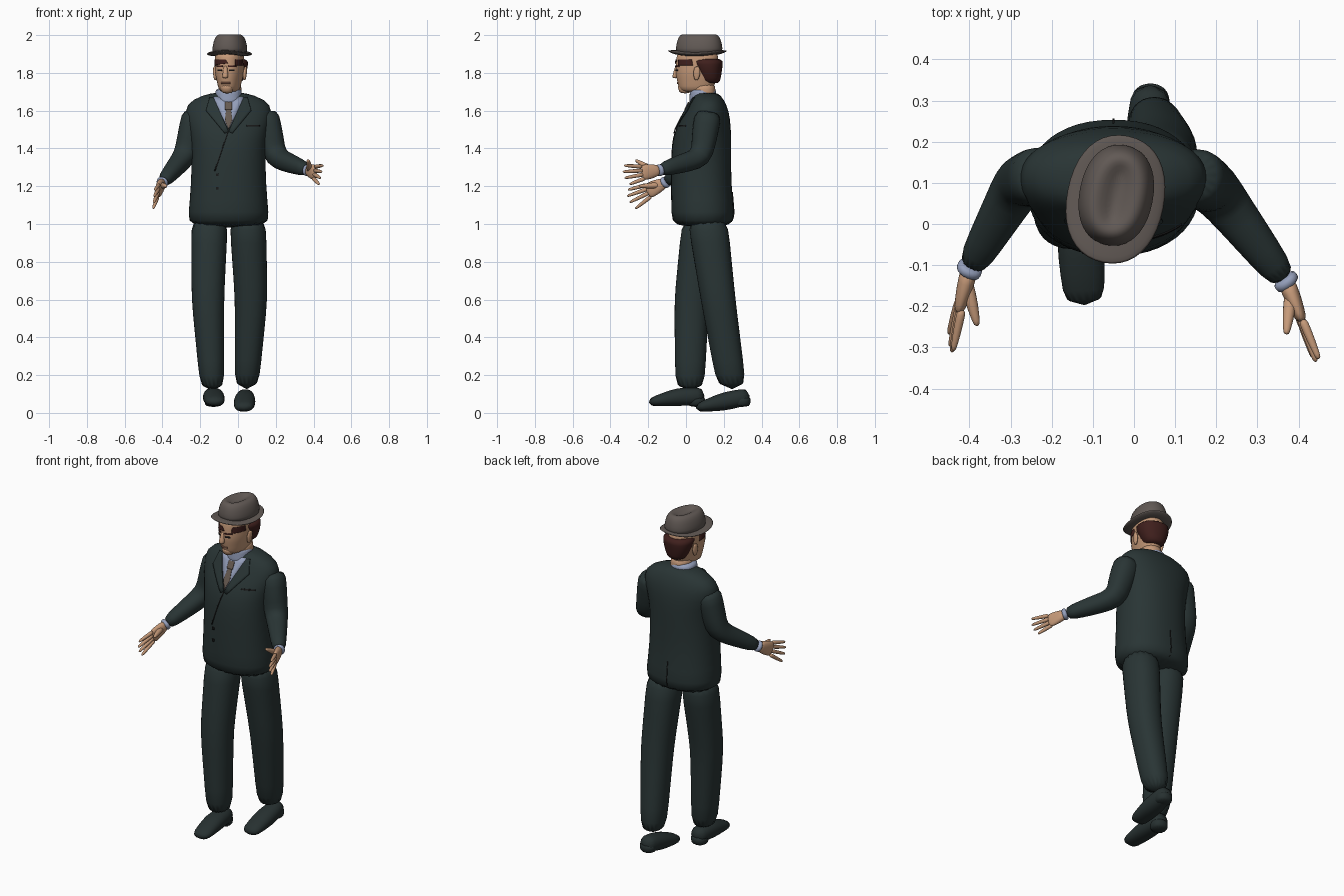
import bpy, bmesh, math
from mathutils import Vector
from mathutils.bvhtree import BVHTree

cube = bpy.data.objects.get("Cube")
if cube:
    bpy.data.objects.remove(cube)

UP = Vector((0, 0, 1))
ACROSS = Vector((1, 0, 0))
MIDDLE = -.05  # the jacket stands a little to the right


def material(name, red, green, blue):
    mat = bpy.data.materials.new(name)
    mat.use_nodes = True
    colour = (red, green, blue, 1)
    mat.diffuse_color = colour
    mat.node_tree.nodes["Principled BSDF"].inputs["Base Color"].default_value = colour
    return mat


SUIT = material("suit", .022, .035, .035)
SEAM = material("seam", .01, .01, .01)
SHOE = material("shoe", .02, .03, .03)
SKIN = material("skin", .56, .32, .19)
HAT = material("hat felt", .12, .1, .09)
HAIR = material("hair", .05, .014, .012)
SHIRT = material("shirt", .3, .35, .5)
TIE = material("tie", .13, .1, .08)
LIP = material("lip", .36, .17, .11)


def finish(name, bm, mat):
    bmesh.ops.recalc_face_normals(bm, faces=bm.faces)
    for face in bm.faces:
        face.smooth = True
    mesh = bpy.data.meshes.new(name)
    bm.to_mesh(mesh)
    bm.free()
    mesh.materials.append(mat)
    ob = bpy.data.objects.new(name, mesh)
    bpy.context.collection.objects.link(ob)
    return ob


def loft(name, mat, centres, sizes, ref=None, sides=16):
    """Skin rounded rings: level without ref, otherwise square to the path."""
    bm = bmesh.new()
    loops = []
    last = len(centres) - 1
    for i, (centre, size) in enumerate(zip(centres, sizes)):
        u, v = ACROSS, Vector((0, 1, 0))
        if ref:
            along = centres[min(i + 1, last)] - centres[max(i - 1, 0)]
            u = along.cross(ref).normalized()
            v = u.cross(along).normalized()
        loop = []
        for k in range(sides):
            angle = math.tau * k / sides
            c, s = (math.copysign(abs(w) ** .9, w) for w in (math.cos(angle), math.sin(angle)))
            loop.append(bm.verts.new(centre + u * c * size[0] + v * s * size[1]))
        loops.append(loop)
    for low, high in zip(loops, loops[1:]):
        for k in range(sides):
            bm.faces.new((low[k - 1], low[k], high[k], high[k - 1]))
    bm.faces.new(loops[0])
    bm.faces.new(loops[-1])
    ob = finish(name, bm, mat)
    smooth = ob.modifiers.new("Smooth", "SUBSURF")
    smooth.levels = smooth.render_levels = 1
    return ob


def sample(keys, t):
    """Point at fraction t along a list of vectors."""
    place = t * (len(keys) - 1)
    i = min(int(place), len(keys) - 2)
    return keys[i].lerp(keys[i + 1], place - i)


def limb(name, mat, path, sizes, ref=None, steps=4, sides=16):
    """Loft along a few points, blending sizes given as radii or (width, depth)."""
    path = [Vector(p) for p in path]
    sizes = [Vector(s if isinstance(s, tuple) else (s, s)) for s in sizes]
    times = [k / steps for k in range(steps + 1)]
    return loft(name, mat, [sample(path, t) for t in times],
                [sample(sizes, t) for t in times], ref, sides)


def plate(name, target, outline, mat, lift=.003, side=-1):
    """Thin panel draped on the front (side -1) or back (side 1) of a part."""
    bpy.context.view_layer.update()
    tree = BVHTree.FromObject(target, bpy.context.evaluated_depsgraph_get())
    bm = bmesh.new()
    bm.faces.new([bm.verts.new((x, 0, z)) for x, z in outline])
    bmesh.ops.triangulate(bm, faces=bm.faces)
    bmesh.ops.subdivide_edges(bm, edges=bm.edges, cuts=5, use_grid_fill=True)
    for vert in bm.verts:
        start = Vector((vert.co.x, side, vert.co.z))
        hit = tree.ray_cast(start, Vector((0, -side, 0)))[0]
        if hit is None:
            hit = tree.find_nearest(vert.co)[0]
        vert.co.y = hit.y + side * lift
    ob = finish(name, bm, mat)
    thickness = ob.modifiers.new("Thickness", "SOLIDIFY")
    thickness.thickness, thickness.offset = .005, 0
    return ob


def box(x, z, w, h):
    return [(x - w, z - h), (x + w, z - h), (x + w, z + h), (x - w, z + h)]


# Jacket body: height, half width, front and back of each section
sections = [(.98, .215, -.07, .25), (1.05, .215, -.08, .26), (1.2, .2, -.08, .24),
            (1.4, .195, -.08, .24), (1.5, .21, -.06, .24), (1.6, .24, 0, .23),
            (1.66, .2, .03, .2), (1.7, .08, .05, .17)]
jacket = loft("jacket", SUIT,
              [Vector((MIDDLE, (front + back) / 2, z)) for z, width, front, back in sections],
              [(width, (back - front) / 2) for z, width, front, back in sections], sides=24)

# Shirt, tie, lapels and jacket details
limb("shirt_collar", SHIRT, [(MIDDLE, .09, 1.63), (MIDDLE, .09, 1.72)], [.075, .07])
plate("shirt_front", jacket, [(-.135, 1.67), (.035, 1.67), (MIDDLE, 1.5)], SHIRT)
plate("tie_blade", jacket, [(-.06, 1.62), (-.04, 1.62), (-.03, 1.55), (MIDDLE, 1.5), (-.07, 1.55)], TIE, .007)
plate("tie_knot", jacket, box(MIDDLE, 1.625, .018, .02), TIE, .01)
for side, s in (("right", -1), ("left", 1)):
    lapel = [(.08, 1.67), (.1, 1.67), (.12, 1.6), (.02, 1.48), (0, 1.49)]
    plate(side + "_lapel", jacket, [(MIDDLE + s * x, z) for x, z in lapel], SUIT, .007)
plate("closing_edge", jacket, [(-.055, 1.49), (MIDDLE, 1.49), (-.12, 1.28), (-.126, 1.28)], SEAM, .001)
plate("breast_pocket", jacket, box(.08, 1.52, .035, .004), SEAM, .001)
plate("back_vent", jacket, box(MIDDLE, 1.09, .002, .08), SEAM, .001, 1)
for label, z in (("upper", 1.26), ("lower", 1.19)):
    plate(label + "_button", jacket, box(-.11, z, .007, .007), SEAM)

# Trousers, hip to ankle
hems = [(.1, .11), (.088, .094), (.064, .078)]
limb("right_trouser_leg", SUIT, [(-.15, .09, 1.05), (-.16, .03, .6), (-.135, .02, .11)], hems, steps=6)
limb("left_trouser_leg", SUIT, [(.05, .11, 1.05), (.07, .17, .6), (.045, .245, .12)], hems, steps=6)

# Shoes, heel to toe
shoes = {"right": [(-.13, .1, .09), (-.13, -.04, .085), (-.12, -.2, .055)],
         "left": [(.04, .34, .09), (.035, .2, .06), (.03, .05, .025)]}
for side, path in shoes.items():
    limb(side + "_shoe", SHOE, path, [(.045, .045), (.06, .05), (.05, .022)], UP)
    heel = Vector(path[0]) - Vector((0, .045, 0))
    limb(side + "_heel", SHOE, [heel - UP * .06, heel], [.045, .05], steps=2)

# Sleeves, shoulder to wrist, then index tip, little tip and thumb tip
arms = {"right": ([(-.22, .12, 1.6), (-.28, .1, 1.36), (-.4, -.11, 1.22)],
                  (-.44, -.31, 1.18), (-.45, -.27, 1.08), (-.38, -.25, 1.2)),
        "left": ([(.14, .12, 1.6), (.2, .08, 1.35), (.37, -.14, 1.285)],
                 (.45, -.33, 1.31), (.43, -.3, 1.21), (.37, -.27, 1.34))}
for side, (path, index, little, thumb) in arms.items():
    limb(side + "_sleeve", SUIT, path, [.075, .063, .036], ACROSS, steps=6)
    index, little, thumb, wrist = (Vector(p) for p in (index, little, thumb, path[-1]))
    step = (wrist - Vector(path[1])).normalized() * .015
    limb(side + "_cuff", SHIRT, [wrist - step, wrist + step], [.032, .032], ACROSS, steps=2)

    # Palm and fanned fingers
    knuckle = wrist.lerp(index.lerp(little, .5), .55)
    limb(side + "_palm", SKIN, [wrist, knuckle], [(.022, .027), (.02, .04), (.013, .042)], UP)
    for i, finger in enumerate(("index", "middle", "ring", "little")):
        root = wrist.lerp(knuckle, .85) + (index - little) * (.3 - i / 5)
        tip = index.lerp(little, i / 3)
        tip.y -= .02 * math.sin(math.pi * i / 3)
        limb(f"{side}_{finger}_finger", SKIN, [root, tip], [.012, .011, .007], UP, sides=8)
    limb(side + "_thumb", SKIN, [wrist.lerp(knuckle, .3), thumb], [.018, .016, .008], ACROSS, sides=8)

# Head and neck, modelled around their own axis
skull = limb("head", SKIN, [(0, -.01, 1.695), (0, 0, 1.8), (0, 0, 1.92)],
             [(.05, .085), (.075, .118), (.076, .11)], steps=6, sides=20)
parts = [
    skull,
    limb("neck", SKIN, [(0, .035, 1.6), (0, .03, 1.75)], [(.058, .066), (.058, .066)]),
    limb("chin", SKIN, [(0, -.065, 1.69), (0, -.075, 1.74)], [.03, .035], steps=2),
    limb("nose", SKIN, [(0, -.11, 1.84), (0, -.12, 1.77)], [.009, .02], steps=3, sides=8),
    limb("hair", HAIR, [(0, .07, 1.74), (0, .065, 1.81), (0, .05, 1.88)],
         [(.05, .05), (.083, .067), (.094, .09)]),
    plate("fringe", skull, [(-.073, 1.835), (-.04, 1.845), (.015, 1.85), (0, 1.872), (-.073, 1.872)], HAIR, .004),
    plate("side_lock", skull, box(.062, 1.856, .012, .016), HAIR, .004),
    plate("mouth", skull, box(0, 1.747, .024, .004), LIP, .002)]
for side, s in (("right", -1), ("left", 1)):
    parts += [
        plate(side + "_eye", skull, box(s * .032, 1.815, .013, .004), SEAM, .001),
        plate(side + "_brow", skull, box(s * .033, 1.834, .019, .004), HAIR, .002),
        limb(side + "_ear", SKIN, [(s * .078, .01, 1.76), (s * .084, .015, 1.835)],
             [(.007, .01), (.011, .022), (.007, .014)], sides=8)]

# Hat with curled brim and creased crown
brim = limb("hat_brim", HAT, [(0, 0, 1.91), (0, 0, 1.885)],
            [(.09, .12), (.126, .167), (.09, .12)], sides=20)
for vert in brim.data.vertices:
    vert.co.z += vert.co.y ** 2 * .8
turns = [k / 6 for k in range(7)]
crown = loft("hat_crown", HAT,
             [Vector((0, .01, 1.89 + .116 * math.sin(2.2 * t))) for t in turns],
             [(.094 * (1 - .9 * t * t), .128 * (1 - .6 * t * t)) for t in turns], sides=20)

# Turn the head and hat slightly to the right
for ob in parts + [brim, crown]:
    ob.location = (-.045, .06, 0)
    ob.rotation_euler.z = math.radians(-11)
